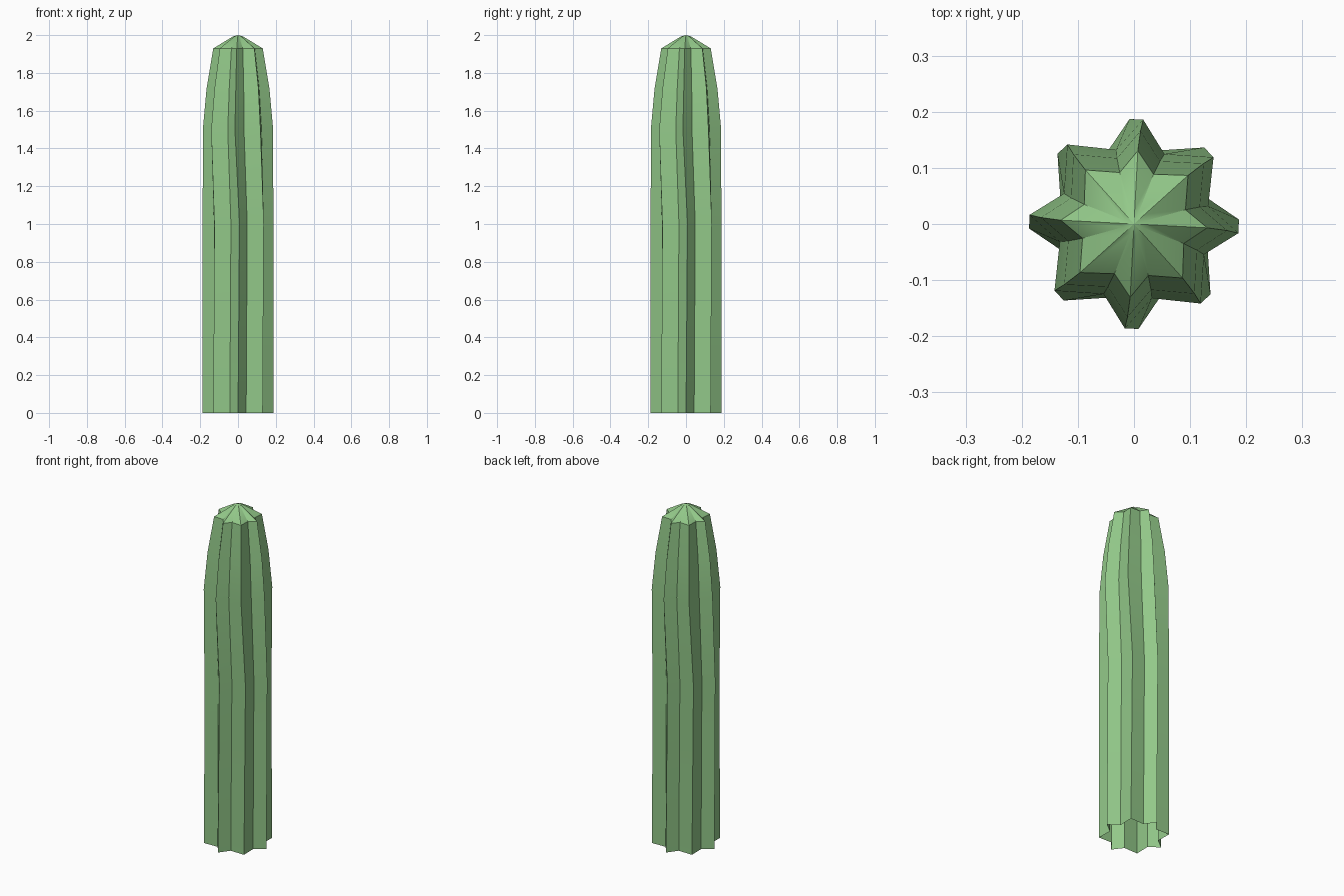
import bpy, bmesh, math

if "Cube" in bpy.data.objects:
    bpy.data.objects.remove(bpy.data.objects["Cube"])

# Star section over a quarter turn: (angle in degrees, radius)
SECTION = [(0, 0.187), (18.5, 0.136), (45, 0.185), (71.5, 0.136)]

# Rings up the stem: (height, scale, twist in degrees)
RINGS = [(0, 1.0, 0), (1.0, 1.0, 2.5), (1.5, 1.0, -5), (1.72, 0.89, -4),
         (1.93, 0.70, -3), (1.993, 0.14, -3)]


def ring(bm, z, scale, twist):
    verts = []
    for quarter in range(4):
        for ang, r in SECTION:
            a = math.radians(ang + 90 * quarter + twist)
            verts.append(bm.verts.new((r * scale * math.cos(a), r * scale * math.sin(a), z)))
    return verts


# Ribbed stem, open at the base
bm = bmesh.new()
rings = [ring(bm, *r) for r in RINGS]
n = len(rings[0])
for low, high in zip(rings, rings[1:]):
    for i in range(n):
        j = (i + 1) % n
        bm.faces.new((low[i], low[j], high[j], high[i]))

# Pointed crown
tip = bm.verts.new((0, 0, 2))
for i in range(n):
    bm.faces.new((rings[-1][i], rings[-1][(i + 1) % n], tip))

mesh = bpy.data.meshes.new("cactus_stem")
bm.to_mesh(mesh)
bm.free()
stem = bpy.data.objects.new("cactus_stem", mesh)
bpy.context.collection.objects.link(stem)

# Green skin
mat = bpy.data.materials.new("cactus_green")
mat.diffuse_color = (0.29, 0.58, 0.25, 1)
mat.use_nodes = True
mat.node_tree.nodes["Principled BSDF"].inputs["Base Color"].default_value = mat.diffuse_color
mesh.materials.append(mat)

# Soft along the height, crisp at ribs
bpy.context.view_layer.objects.active = stem
stem.select_set(True)
bpy.ops.object.shade_smooth_by_angle(angle=math.radians(30))
